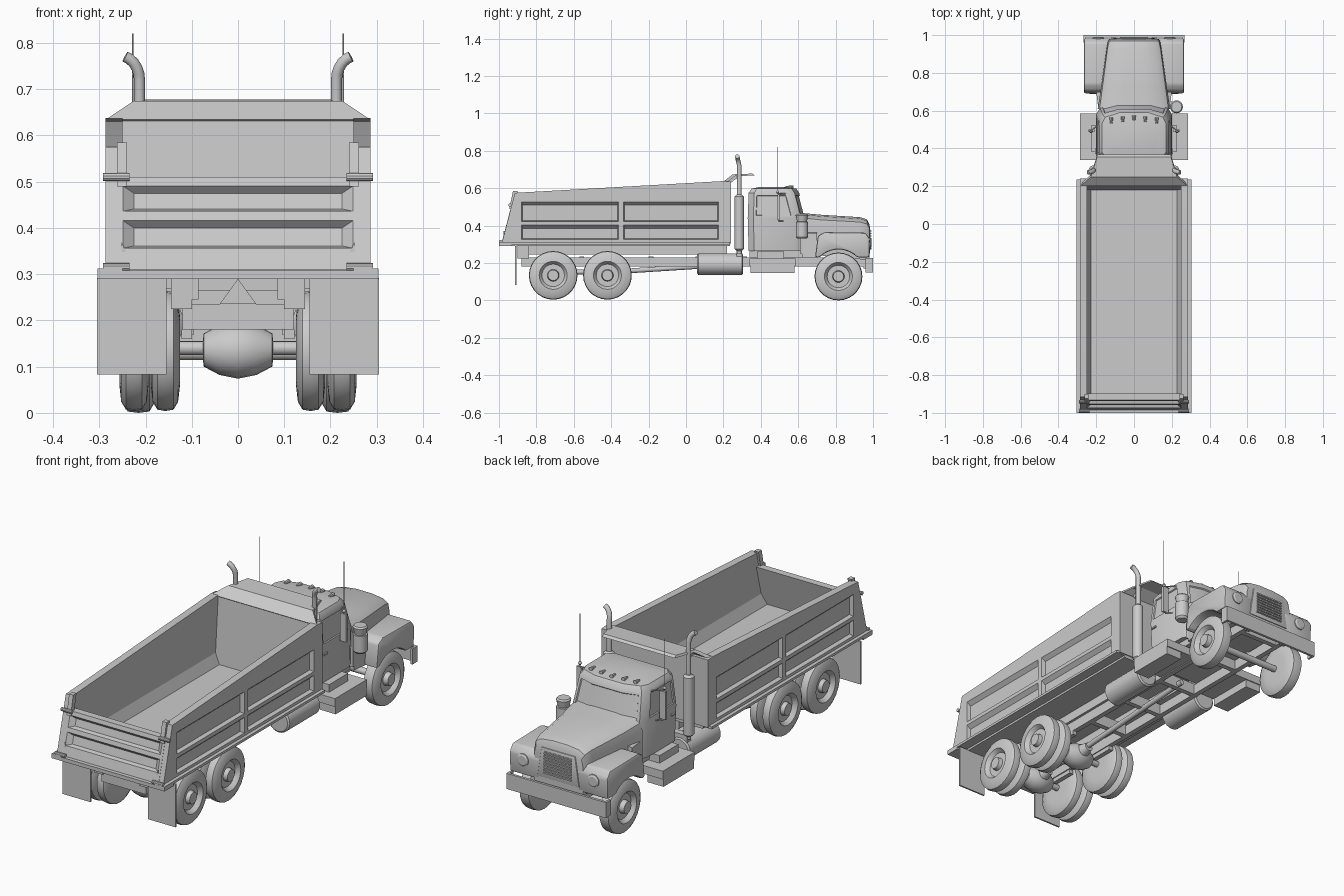
import bpy
import bmesh
from math import sin, cos, pi, radians
from mathutils import Vector

if "Cube" in bpy.data.objects:
    bpy.data.objects.remove(bpy.data.objects["Cube"])

parts = []


def loft(name, rings, mirror=False, bevel=0, windows=()):
    """Skin closed rings of points, cap both ends, optionally mirror over x."""
    bm = bmesh.new()
    rows = [[bm.verts.new(p) for p in ring] for ring in rings]
    n = len(rows[0])
    for a, b in zip(rows, rows[1:]):
        for i in range(n):
            bm.faces.new((a[i], a[(i + 1) % n], b[(i + 1) % n], b[i]))
    bm.faces.new(rows[0][::-1])
    bm.faces.new(rows[-1])
    bmesh.ops.recalc_face_normals(bm, faces=bm.faces)
    bm.faces.ensure_lookup_table()
    groups = [[bm.faces[i] for i in g] for g in windows]
    for g in groups:
        bmesh.ops.inset_region(bm, faces=g, thickness=0.014, use_even_offset=True)
        bmesh.ops.inset_region(bm, faces=g, thickness=0.003, depth=-0.006)
    if bevel:
        sharp = [e for e in bm.edges if e.calc_face_angle(0) > 0.5]
        bmesh.ops.bevel(bm, geom=sharp, offset=bevel, segments=2, profile=0.5,
                        affect='EDGES', clamp_overlap=True)
    mesh = bpy.data.meshes.new(name)
    bm.to_mesh(mesh)
    bm.free()
    obj = bpy.data.objects.new(name, mesh)
    bpy.context.collection.objects.link(obj)
    if mirror:
        mod = obj.modifiers.new("Mirror", 'MIRROR')
        mod.use_mirror_merge = False
    parts.append(obj)
    return obj


def prism(name, yz, x0, x1, **kw):
    return loft(name, [[(x, y, z) for y, z in yz] for x in (x0, x1)], **kw)


def box(name, x, y, z, **kw):
    return prism(name, [(y[0], z[0]), (y[1], z[0]), (y[1], z[1]), (y[0], z[1])], *x, **kw)


def tube(name, path, radii, sides=16, **kw):
    """Round section swept along a path, one radius per point."""
    pts = [Vector(p) for p in path]
    rings = []
    for i, p in enumerate(pts):
        t = pts[min(i + 1, len(pts) - 1)] - pts[max(i - 1, 0)]
        q = Vector((0, 0, 1)).rotation_difference(t.normalized())
        r = radii[i] if isinstance(radii, (list, tuple)) else radii
        rings.append([p + q @ Vector((r * cos(a), r * sin(a), 0))
                      for a in (2 * pi * k / sides for k in range(sides))])
    return loft(name, rings, **kw)


def lathe_x(name, profile, y, z, sides=28, **kw):
    """Revolve (x, radius) pairs around a sideways axis."""
    rings = [[(x, y + r * cos(a), z + r * sin(a))
              for a in (2 * pi * k / sides for k in range(sides))] for x, r in profile]
    return loft(name, rings, **kw)


def carve(obj, cutters):
    """Cut recesses out of a panel and drop the cutters."""
    for c in cutters:
        mod = obj.modifiers.new("Recess", 'BOOLEAN')
        mod.operation = 'DIFFERENCE'
        mod.object = c
        bpy.context.view_layer.objects.active = obj
        bpy.ops.object.modifier_apply(modifier=mod.name)
        parts.remove(c)
        bpy.data.objects.remove(c)


def recess(u, v, slope_u, slope_v, place):
    """Tapered block; place(u, v, depth) maps it onto a panel face."""
    outer = [(u[0], v[0]), (u[1], v[0]), (u[1], v[1]), (u[0], v[1])]
    a, b = u[0] + slope_u, u[1] - slope_u
    c, d = v[0] + 0.006, v[1] - slope_v
    inner = [(a, c), (b, c), (b, d), (a, d)]
    return loft("recess_cutter", [[place(*p, 0) for p in outer], [place(*p, 1) for p in inner]])


# Dump body sides with recessed panels
side = prism("body_side", [(-.985, .305), (.24, .305), (.24, .635), (.2, .638), (-.915, .575)],
             .25, .287)
carve(side, [recess(u, v, .006, .02, lambda y, z, d: (.29 - .022 * d, y, z))
             for u in ((-.88, -.36), (-.335, .175)) for v in ((.325, .405), (.42, .53))])
side.modifiers.new("Mirror", 'MIRROR').use_mirror_merge = False

# Tailgate leaning forward at the top
gate = box("tailgate", (-.262, .262), (-.985, -.95), (.31, .51))
carve(gate, [recess((-.255, .255), v, .03, .02, lambda x, z, d: (x, -.99 + .024 * d, z))
             for v in ((.355, .42), (.435, .495))])
for v in gate.data.vertices:
    v.co.y += .26 * (v.co.z - .31)
prism("gate_arm", [(-.945, .49), (-.92, .49), (-.9, .585), (-.925, .585)], .24, .262, mirror=True)
for z in (.305, .5):
    y = -.99 + .26 * (z - .31)
    tube("gate_pin", [(.235, y, z + .01), (.292, y, z + .01)], .009, 10, mirror=True)

# Floor, sloped inner corners, front wall and lower flange
box("body_floor", (-.255, .255), (-.98, .235), (.29, .315))
loft("floor_slope", [[(.226, y, .314), (.252, y, .314), (.252, y, .37)] for y in (-.975, .22)],
     mirror=True)
prism("body_front_wall", [(.18, .31), (.24, .305), (.24, .635), (.205, .635)], -.26, .26)
box("body_flange", (.25, .304), (-1, .235), (.3, .312), mirror=True)
box("rear_sill", (-.304, .304), (-1, -.93), (.29, .308))

# Cab guard reaching forward from the front wall
rows = [(.2, .285, .635), (.25, .227, .674), (.355, .195, .678)]
loft("cab_guard", [[(-w, y, z), (w, y, z), (w, y + .012, z - .01), (-w, y + .012, z - .01)]
                   for y, w, z in rows])
loft("guard_brace", [[(x, .205, .63), (x, .24, .63), (x, .3, .672), (x, .25, .67)]
                     for x in (-.2, .2)])

# Frame rails, subframe and crossmembers
box("frame_rail", (.095, .12), (-.88, .96), (.18, .23), mirror=True)
box("body_subframe", (.085, .115), (-.9, .22), (.245, .292), mirror=True)
for y in (-.88, -.57, -.2, .05, .3, .6, .9):
    box("frame_crossmember", (-.1, .1), (y, y + .025), (.18, .235))
loft("rear_hinge_bracket", [[(-.04, y, .235), (.04, y, .235), (0, y, .29)] for y in (-.9, -.87)])
box("hinge_block", (.1, .145), (-.9, -.84), (.225, .292), mirror=True)
box("mud_flap", (.155, .305), (-.915, -.907), (.083, .292), mirror=True)

# Wheels: doubled on both rear axles, single in front
def wheel(name, x, y, z, w, r, hub):
    h = w / 2
    prof = [(-h, .05), (-h, .075), (-h + .004, r - .02), (-h + .014, r - .003), (0, r),
            (h - .014, r - .003), (h - .004, r - .02), (h, .075), (h - .008, .068),
            (h - .02, .06), (h - .02, .032), (h + hub, .028), (h + hub, .012)]
    lathe_x(name, [(x + a, b) for a, b in prof], y, z, mirror=True)


for y in (-.71, -.42):
    wheel("rear_inner_wheel", .157, y, .134, .063, .13, -.01)
    wheel("rear_outer_wheel", .225, y, .134, .063, .13, 0)
    tube("rear_axle", [(-.2, y, .14), (.2, y, .14)], .015)
    lathe_x("differential", [(-.076, .02), (-.074, .036), (-.04, .054), (0, .062),
                             (.04, .054), (.074, .036), (.076, .02)], y, .136, sides=20)
    tube("differential_nose", [(0, y, .14), (0, y + .09, .15)], [.045, .022])
    box("leaf_spring", (.1, .122), (y - .12, y + .12), (.16, .18), mirror=True)
wheel("front_wheel", .215, .815, .128, .075, .128, .004)
tube("front_axle", [(-.2, .815, .13), (.2, .815, .13)], .016)
tube("drive_shaft", [(0, -.7, .15), (0, -.35, .155), (0, .35, .2)], .013)

# Fuel tanks and steps
tube("fuel_tank", [(.175, y, .194) for y in (.06, .066, .299, .305)], [.05, .058, .058, .05], 24,
     mirror=True)
box("step_box", (.12, .285), (.34, .585), (.185, .225), mirror=True)
box("step_lower", (.2, .285), (.345, .58), (.147, .185), mirror=True)
box("step_upper", (.12, .225), (.38, .525), (.225, .262), mirror=True)

# Cab with inset windows
def cab_ring(z, back, front, w):
    half = [(w, back + .03), (w, front - .06), (.9 * w, front - .025), (.45 * w, front)]
    pts = half + [(-x, y) for x, y in half[::-1]] + [(-.85 * w, back), (.85 * w, back)]
    return [(x, y, z) for x, y in pts]


cab = [(.265, .335, .64, .195), (.44, .33, .64, .2), (.575, .335, .605, .185),
       (.597, .35, .59, .17), (.606, .39, .54, .13)]
loft("cab", [cab_ring(*c) for c in cab],
     windows=[(10,), (12, 13, 14), (16,), (18,)])
for k in range(-2, 3):
    y = .575 - .006 * abs(k)
    tube("roof_light", [(.06 * k, y - .03, .605), (.06 * k, y, .605)], [.006, .01], 8)
box("door_handle", (.198, .206), (.37, .4), (.4, .408), mirror=True)
box("cab_floor", (-.17, .17), (.34, .68), (.23, .27))

# Hood tapering to the nose
hood = [(.61, .192, .25, .41, .152, .46), (.72, .175, .24, .395, .14, .45),
        (.93, .145, .22, .385, .115, .437), (.968, .138, .22, .375, .105, .425),
        (.98, .13, .22, .36, .095, .4)]
rings = []
for y, w, low, shoulder, tw, top in hood:
    half = [(w, low), (w, shoulder), ((w + tw) / 2 + .01, (shoulder + top) / 2 + .008), (tw, top),
            (tw * .4, top + .008)]
    rings.append([(x, y, z) for x, z in half] + [(-x, y, z) for x, z in half[::-1]])
loft("hood", rings)

# Fenders with wheel arches
arch = [(.815 + .142 * cos(a), .13 + .142 * sin(a))
        for a in (radians(135 - 10 * k) for k in range(10))]
prism("fender", [(.69, .23)] + arch + [(.98, .23), (.983, .33), (.96, .362), (.74, .365),
                                       (.705, .345)], .1, .265, mirror=True, bevel=.01)
loft("splash_panel", [[(.1, y, .23), (w, y, .23), (w, y, .36), (.1, y, .38)]
                      for y, w in ((.62, .19), (.7, .2))], mirror=True)

# Nose: grille, lamps and wrapped bumper
loft("grille_surround", [[(-w, y, .25), (w, y, .25), (w * .8, y, .395), (-w * .8, y, .395)]
                         for y, w in ((.97, .118), (.984, .112))], bevel=.003)
box("grille_panel", (-.075, .075), (.975, .986), (.27, .38))
for k in range(8):
    z = .273 + .0135 * k
    box("grille_slat", (-.074, .074), (.984, .991), (z, z + .007))
tube("headlight", [(.19, .97, .305), (.19, .986, .305), (.19, .991, .305)], [.03, .03, .022],
     mirror=True)
box("bumper", (-.268, .268), (.988, 1), (.15, .226))
box("bumper_end", (.258, .268), (.96, .995), (.15, .226), mirror=True)
box("bumper_bracket", (.095, .12), (.95, .99), (.17, .21), mirror=True)

# Exhaust stacks with curved tips
bend = [(.255 - .042 * cos(a), .285 - .012 * sin(a), .72 + .052 * sin(a))
        for a in (radians(15 * k) for k in range(6))]
tube("exhaust_pipe", [(.213, .285, .25), (.213, .285, .6)] + bend, .012, mirror=True)
tube("muffler", [(.215, .285, z) for z in (.265, .275, .555, .565)], [.014, .025, .025, .014],
     mirror=True)
box("muffler_mount", (.1, .215), (.27, .3), (.23, .27), mirror=True)

# Air cleaner on one side
tube("air_cleaner", [(.225, .62, z) for z in (.33, .34, .42, .421, .455, .462)],
     [.025, .033, .033, .026, .034, .028], 20)
tube("air_duct", [(.225, .62, .36), (.15, .65, .36)], .016)

# Mirrors with whip aerials
box("mirror", (.208, .24), (.488, .5), (.43, .565), mirror=True)
for z in (.425, .57):
    tube("mirror_arm", [(.175, .54, z), (.225, .495, z)], .003, 8, mirror=True)
tube("aerial_base", [(.228, .49, z) for z in (.57, .578, .588)], [.004, .009, .004], 10, mirror=True)
tube("aerial", [(.228, .49, .58), (.228, .49, .82)], .0015, 6, mirror=True)

# Smooth the rounded surfaces and keep the creases
bpy.ops.object.select_all(action='DESELECT')
for obj in parts:
    obj.select_set(True)
bpy.context.view_layer.objects.active = parts[0]
bpy.ops.object.shade_smooth_by_angle(angle=radians(32))
